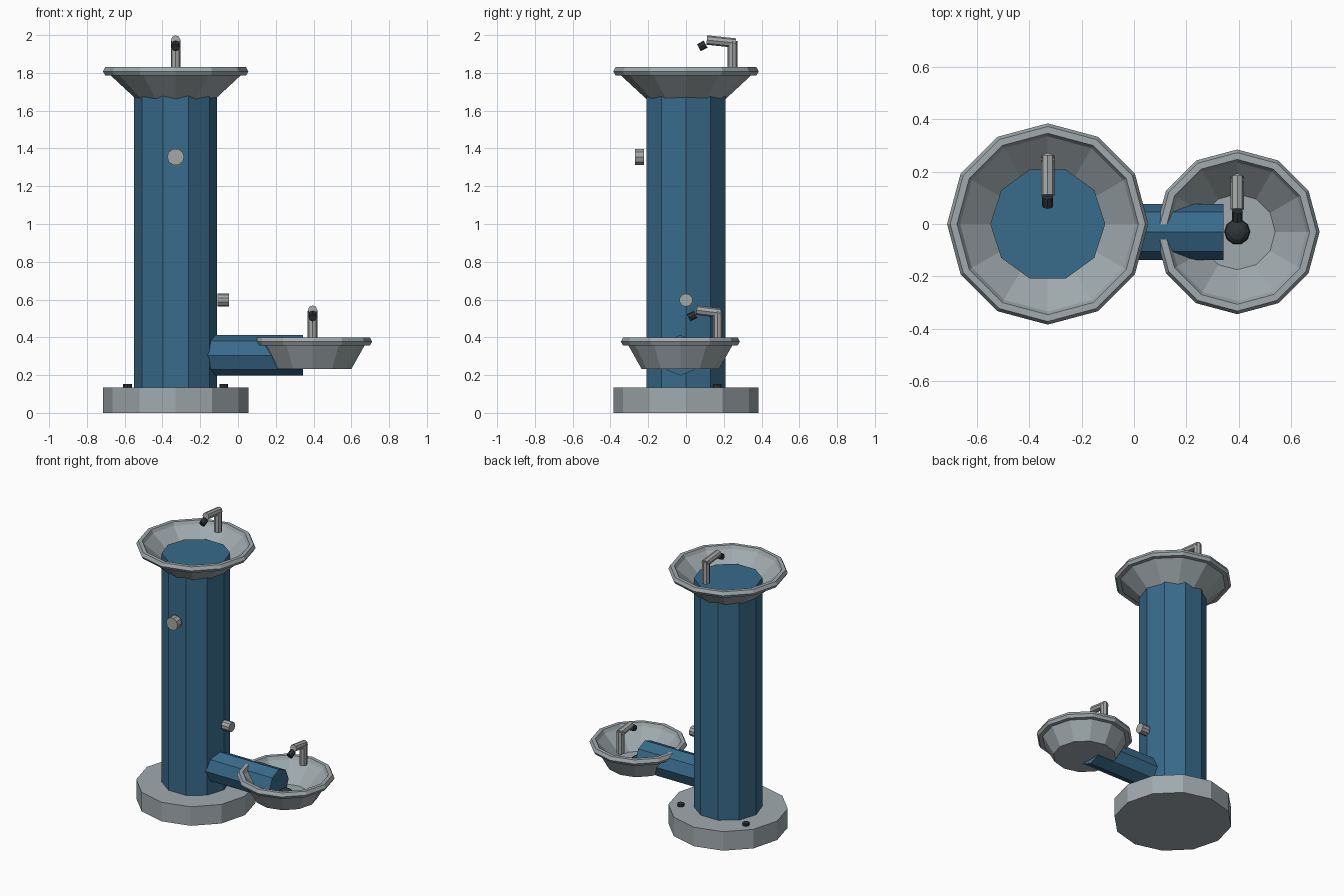
import bpy, math
from mathutils import Vector

old = bpy.data.objects.get("Cube")
if old:
    bpy.data.objects.remove(old)


def material(name, rgb):
    m = bpy.data.materials.new(name)
    m.use_nodes = True
    m.diffuse_color = (*rgb, 1)
    m.node_tree.nodes["Principled BSDF"].inputs["Base Color"].default_value = (*rgb, 1)
    return m


BLUE = material("blue paint", (0.04, 0.147, 0.26))
GREY = material("basin grey", (0.35, 0.40, 0.42))
METAL = material("tap metal", (0.37, 0.39, 0.38))
DARK = material("dark metal", (0.03, 0.036, 0.04))


def lathe(name, profile, sides, location, mat, axis=(0, 0, 1), closed=False):
    """Spin (radius, height) points around an axis; cap the ends unless closed."""
    n = len(profile)
    verts = [(r * math.cos(2 * math.pi * i / sides), r * math.sin(2 * math.pi * i / sides), z)
             for r, z in profile for i in range(sides)]
    faces = []
    for j in range(n if closed else n - 1):
        a, b = j * sides, (j + 1) % n * sides
        for i in range(sides):
            k = (i + 1) % sides
            faces.append((a + i, a + k, b + k, b + i))
    if not closed:
        faces.append(tuple(reversed(range(sides))))
        faces.append(tuple(range((n - 1) * sides, n * sides)))
    mesh = bpy.data.meshes.new(name)
    mesh.from_pydata(verts, [], faces)
    mesh.materials.append(mat)
    obj = bpy.data.objects.new(name, mesh)
    obj.location = location
    obj.rotation_mode = 'QUATERNION'
    obj.rotation_quaternion = Vector((0, 0, 1)).rotation_difference(Vector(axis))
    bpy.context.collection.objects.link(obj)
    return obj


def rod(name, start, end, radius, sides, mat):
    """Prism between two points."""
    a, b = Vector(start), Vector(end)
    return lathe(name, [(radius, 0), (radius, (b - a).length)], sides, a, mat, (b - a).normalized())


def basin(name, center, rim, foot, floor):
    """Flared bowl with a thick bevelled rim."""
    profile = [(foot, 0), (rim - 0.04, 0.125), (rim - 0.012, 0.125), (rim, 0.145), (rim - 0.012, 0.168),
               (rim - 0.038, 0.168), (rim - 0.05, 0.145), (floor, 0.022)]
    # cap order: underside first, inner floor last
    return lathe(name, profile, 12, center, GREY)


def tap(name, x, y, base, reach):
    """Upright post, forward spout and dark nozzle."""
    top = base + 0.155
    rod(name + "_post", (x, y, base), (x, y, top), 0.026, 8, METAL)
    rod(name + "_spout", (x, y + 0.015, top - 0.012), (x, y - reach, top + 0.004), 0.025, 8, METAL)
    rod(name + "_nozzle", (x, y - reach - 0.006, top - 0.018),
        (x, y - reach - 0.042, top - 0.037), 0.021, 8, DARK)


CX = -0.33          # column centre
BX, BY = 0.395, -0.03   # low basin centre

# Pedestal
lathe("base", [(0.385, 0), (0.385, 0.135)], 12, (CX, 0, 0), GREY)
lathe("column", [(0.22, 0.1), (0.22, 1.755)], 10, (CX, 0, 0), BLUE)
for side, label in ((-1, "right"), (1, "left")):
    x = CX + side * 0.255
    rod("base_bolt_" + label, (x, 0.165, 0.13), (x, 0.165, 0.153), 0.023, 8, DARK)

# High basin
basin("high_basin", (CX, 0, 1.662), 0.385, 0.21, 0.19)
tap("high_tap", CX, 0.247, 1.815, 0.137)

# Side arm and low basin
rod("side_arm", (-0.25, BY, 0.305), (0.343, BY, 0.305), 0.107, 8, BLUE)
basin("low_basin", (BX, BY, 0.232), 0.315, 0.205, 0.145)
tap("low_tap", BX, 0.168, 0.385, 0.112)
lathe("low_drain", [(0.05, 0), (0.046, 0.02), (0.03, 0.034), (0.01, 0.04)], 10, (BX, BY, 0.25), DARK)

# Push buttons
rod("front_button", (CX, -0.222, 1.355), (CX, -0.27, 1.355), 0.045, 10, METAL)
rod("side_button", (-0.108, 0, 0.597), (-0.047, 0, 0.597), 0.035, 10, METAL)
